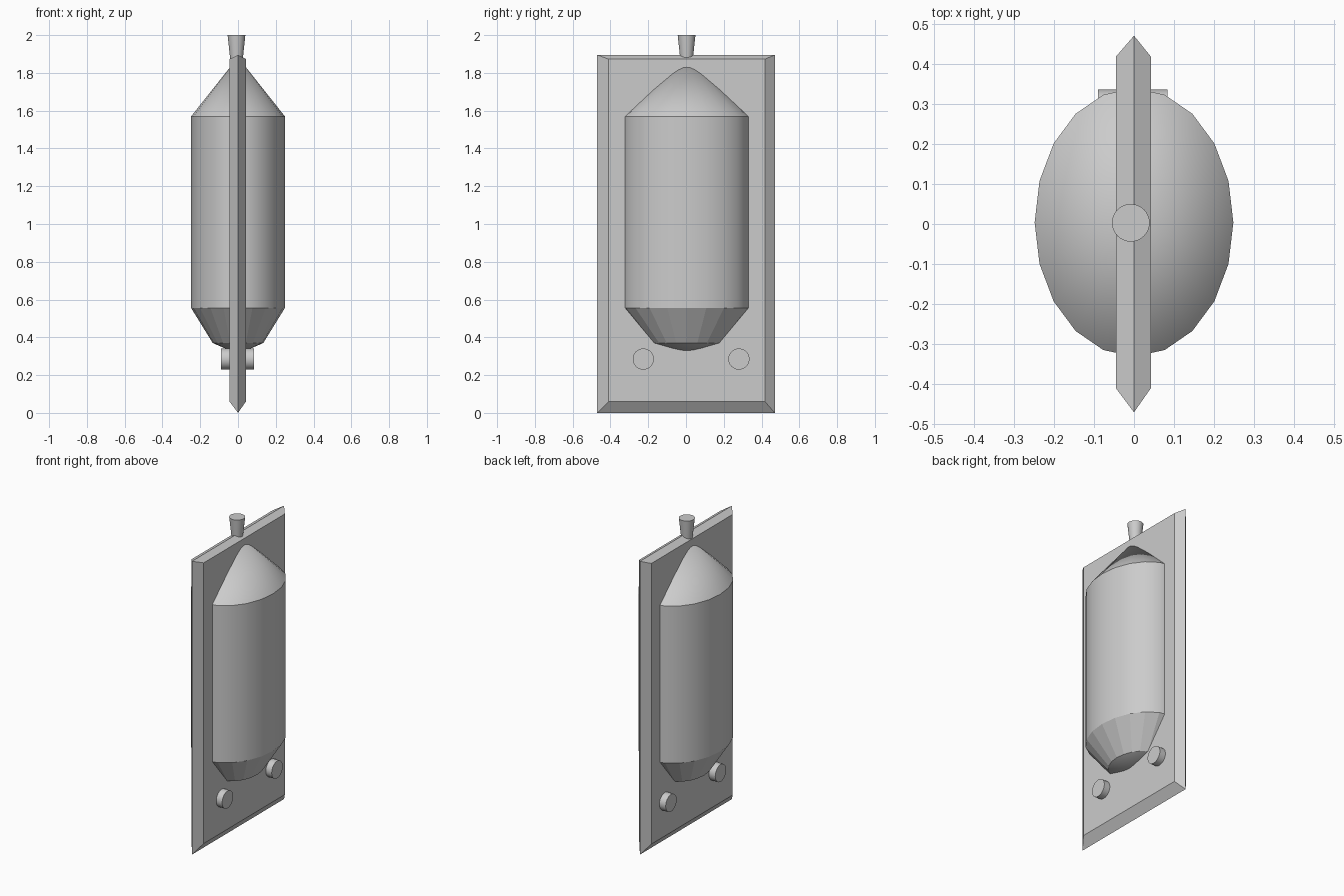
import bpy
import bmesh
from math import cos, sin, pi, radians

if "Cube" in bpy.data.objects:
    bpy.data.objects.remove(bpy.data.objects["Cube"])


def make_object(name, bm, smooth_angle=None):
    bmesh.ops.recalc_face_normals(bm, faces=bm.faces)
    mesh = bpy.data.meshes.new(name)
    bm.to_mesh(mesh)
    bm.free()
    obj = bpy.data.objects.new(name, mesh)
    bpy.context.collection.objects.link(obj)
    if smooth_angle:
        bpy.ops.object.select_all(action='DESELECT')
        obj.select_set(True)
        bpy.context.view_layer.objects.active = obj
        bpy.ops.object.shade_smooth_by_angle(angle=radians(smooth_angle))
    return obj


def loft(bm, rings):
    """Join equal-length vertex rings with quads."""
    for a, b in zip(rings, rings[1:]):
        n = len(a)
        for i in range(n):
            j = (i + 1) % n
            bm.faces.new((a[i], a[j], b[j], b[i]))


def cylinder(name, start, end, axis, r0, r1, sides=32):
    """Capped tapered cylinder along x or z."""
    bm = bmesh.new()
    rings = []
    for (x, y, z), r in ((start, r0), (end, r1)):
        ring = []
        for i in range(sides):
            c, s = r * cos(2 * pi * i / sides), r * sin(2 * pi * i / sides)
            ring.append(bm.verts.new((x, y + c, z + s) if axis == 'x' else (x + c, y + s, z)))
        rings.append(ring)
    loft(bm, rings)
    for ring in rings:
        bm.faces.new(ring)
    return make_object(name, bm, 30)


# Upright plate with a sharp ridge all the way round
bm = bmesh.new()
rings = []
for x, y0, y1, z0, z1 in ((-0.045, -0.41, 0.418, 0.06, 1.873),
                          (0.0, -0.47, 0.47, 0.0, 1.895),
                          (0.042, -0.41, 0.418, 0.06, 1.873)):
    rings.append([bm.verts.new((x, y, z)) for y, z in ((y0, z0), (y1, z0), (y1, z1), (y0, z1))])
loft(bm, rings)
bm.faces.new(rings[0])
bm.faces.new(rings[-1])
make_object("plate", bm)

# Oval 20-sided tank: rounded tip, faceted taper, straight wall, conical roof
SIDES, RX, RY, CY = 20, 0.248, 0.335, 0.004
bm = bmesh.new()
rings = []
for t, z in ((0.54, 0.37), (1.0, 0.555), (1.0, 1.57)):
    rings.append([bm.verts.new((RX * t * cos(2 * pi * i / SIDES),
                                CY + RY * t * sin(2 * pi * i / SIDES), z))
                  for i in range(SIDES)])
loft(bm, rings)
for ring, z in ((rings[0], 0.312), (rings[-1], 1.883)):
    tip = bm.verts.new((0, CY, z))
    for i in range(SIDES):
        bm.faces.new((ring[i], ring[(i + 1) % SIDES], tip))
tank = make_object("tank", bm, 28)
# the lower taper keeps flat facets
for poly in tank.data.polygons:
    if 0.37 < poly.center.z < 0.555:
        poly.use_smooth = False

# Two pegs through the plate
for i, y in enumerate((-0.226, 0.28)):
    cylinder(f"peg_{i + 1}", (-0.09, y, 0.285), (0.084, y, 0.285), 'x', 0.056, 0.056)

# Flared spout on top
cylinder("spout", (-0.008, 0.003, 1.87), (-0.008, 0.003, 2.0), 'z', 0.033, 0.047)
